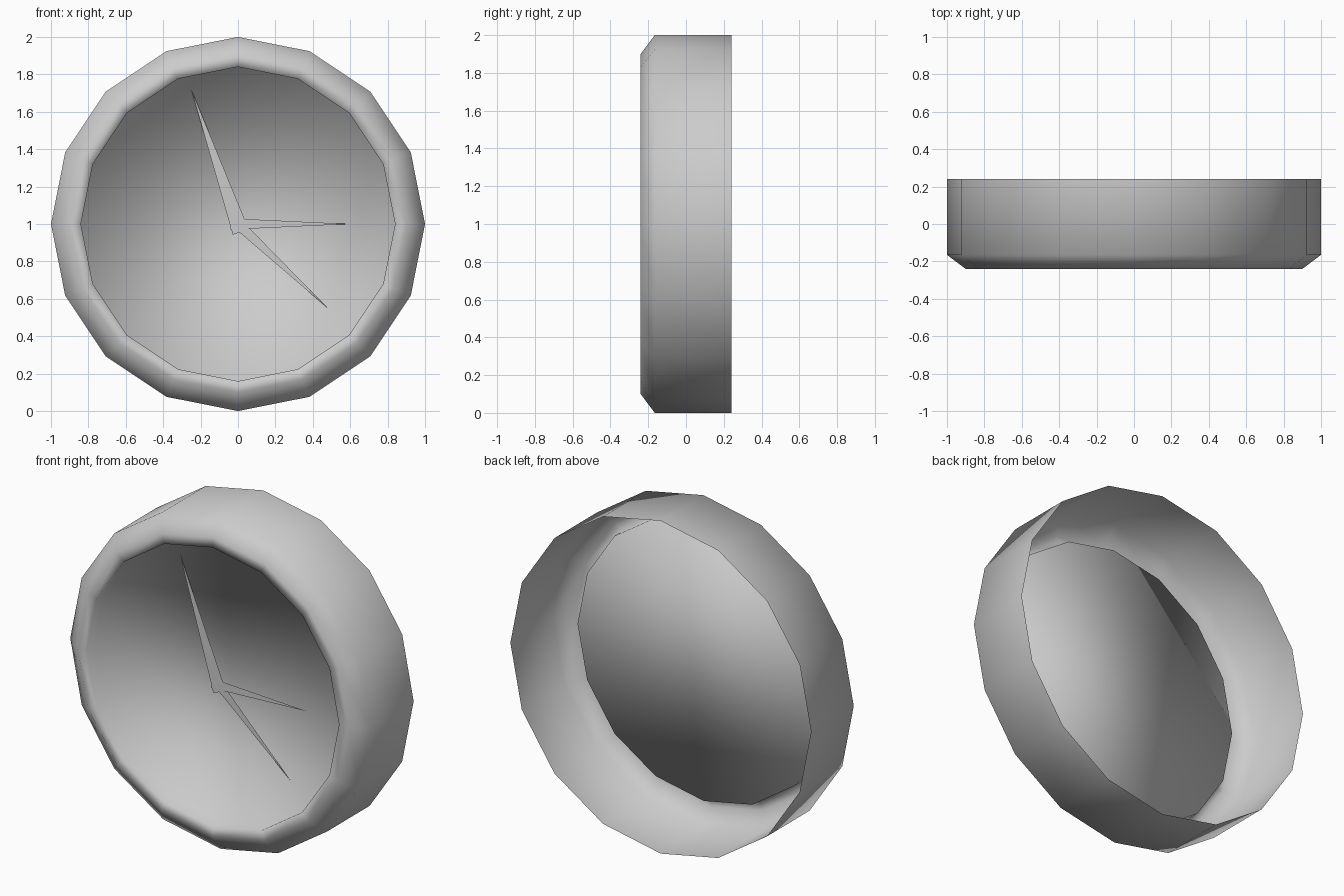
import bpy, bmesh, math

if "Cube" in bpy.data.objects:
    bpy.data.objects.remove(bpy.data.objects["Cube"])

SIDES = 16
CENTRE_Z = 1.0


def make_object(name, bm, smooth):
    bm.normal_update()
    mesh = bpy.data.meshes.new(name)
    for f in bm.faces:
        f.smooth = smooth
    bm.to_mesh(mesh)
    bm.free()
    obj = bpy.data.objects.new(name, mesh)
    bpy.context.collection.objects.link(obj)
    return obj


# Case: open-backed shell, chamfered bezel, step back to the flat dial
profile = [(1.0, 0.24), (1.0, -0.165), (0.9, -0.24), (0.84, -0.24), (0.84, -0.17)]
bm = bmesh.new()
rings = []
for r, y in profile:
    rings.append([bm.verts.new((r * math.cos(2 * math.pi * i / SIDES), y,
                                CENTRE_Z + r * math.sin(2 * math.pi * i / SIDES)))
                  for i in range(SIDES)])
for a, b in zip(rings, rings[1:]):
    for i in range(SIDES):
        j = (i + 1) % SIDES
        bm.faces.new((a[i], a[j], b[j], b[i]))
bm.faces.new(rings[-1])
bm.normal_update()
# the dial must face the front
bm.faces.ensure_lookup_table()
if bm.faces[-1].normal.y > 0:
    bmesh.ops.reverse_faces(bm, faces=[bm.faces[-1]])
if bm.faces[0].normal.dot(bm.faces[0].calc_center_median()) < 0:
    bmesh.ops.reverse_faces(bm, faces=bm.faces[:-1])
make_object("clock_case", bm, True)


# Hands: thin flat pointed blades, base slightly behind the pivot
def hand(name, tip_x, tip_z, half_width, tail, y):
    length = math.hypot(tip_x, tip_z)
    dx, dz = tip_x / length, tip_z / length
    pts = [(tip_x, tip_z),
           (-dx * tail - dz * half_width, -dz * tail + dx * half_width),
           (-dx * tail + dz * half_width, -dz * tail - dx * half_width)]
    b = bmesh.new()
    b.faces.new([b.verts.new((x, y, CENTRE_Z + z)) for x, z in pts])
    make_object(name, b, False)


hand("hour_hand", 0.60, 0.0, 0.03, 0.04, -0.20)
hand("minute_hand", -0.25, 0.72, 0.045, 0.045, -0.195)
hand("alarm_hand", 0.48, -0.45, 0.03, 0.035, -0.19)
